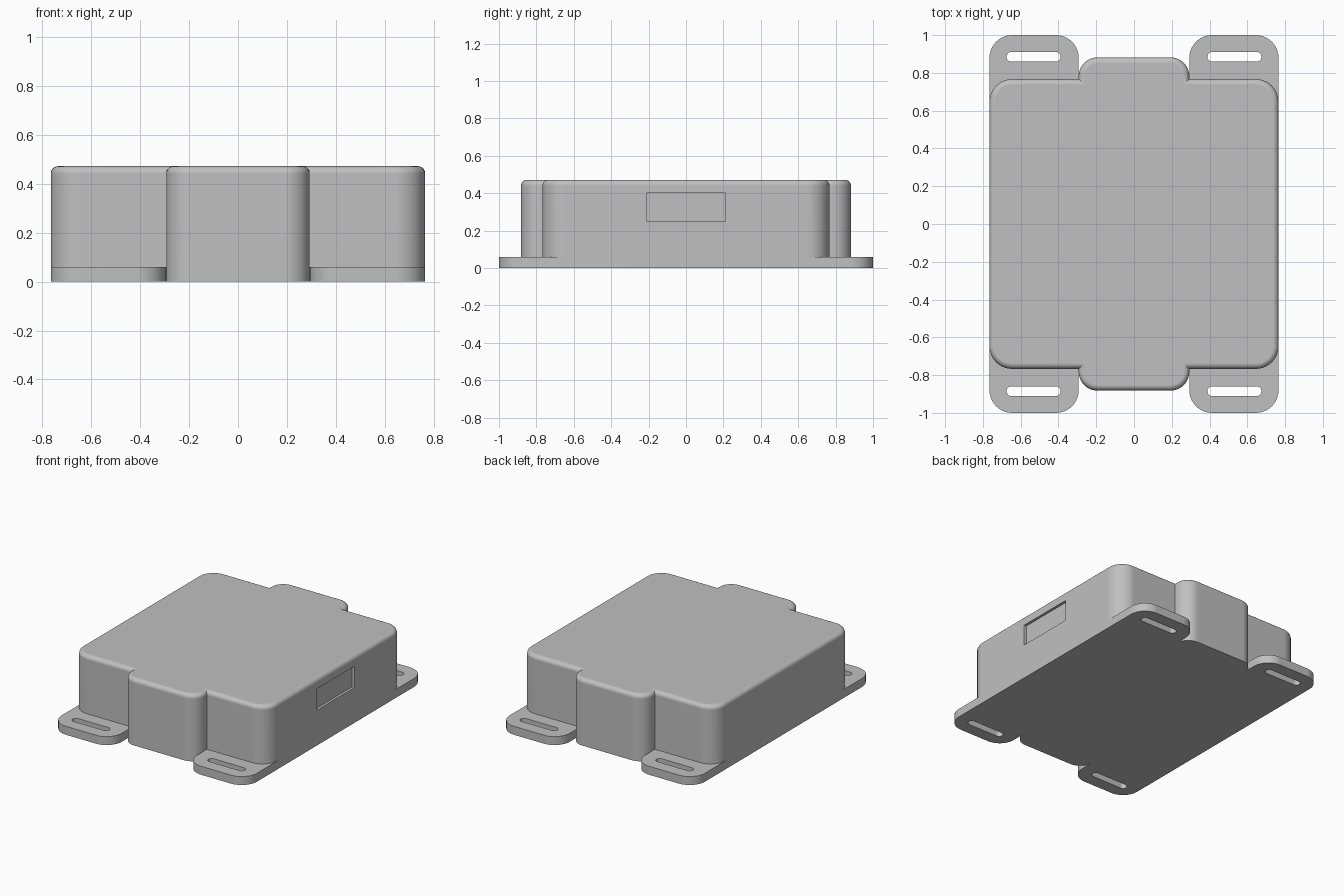
import bpy, bmesh
from math import cos, sin, pi
from mathutils import Vector

if "Cube" in bpy.data.objects:
    bpy.data.objects.remove(bpy.data.objects["Cube"])

grey = bpy.data.materials.new("light grey plastic")
grey.use_nodes = True
COLOUR = (0.53, 0.53, 0.53, 1)
grey.diffuse_color = COLOUR
grey.node_tree.nodes["Principled BSDF"].inputs["Base Color"].default_value = COLOUR

W, L, H = 0.765, 0.767, 0.472      # main block half width, half length, height
TAB_W, TAB_L, TAB_R = 0.293, 0.882, 0.1
R, EAR_T = 0.12, 0.06              # corner radius, ear thickness


def arc(cx, cy, r, start, sweep=90, n=10):
    """Points on an arc, angles in degrees."""
    return [(cx + r * cos((start + sweep * i / n) * pi / 180),
             cy + r * sin((start + sweep * i / n) * pi / 180)) for i in range(n + 1)]


def loop(bm, pts):
    vs = [bm.verts.new((x, y, 0)) for x, y in pts]
    return [bm.edges.new((a, b)) for a, b in zip(vs, vs[1:] + vs[:1])]


def extrude_up(bm, faces, height):
    got = bmesh.ops.extrude_face_region(bm, geom=faces, use_keep_orig=True)["geom"]
    top = [v for v in got if isinstance(v, bmesh.types.BMVert)]
    bmesh.ops.translate(bm, verts=top, vec=(0, 0, height))
    bmesh.ops.recalc_face_normals(bm, faces=bm.faces)


def finish(bm, name):
    mesh = bpy.data.meshes.new(name)
    bm.to_mesh(mesh)
    bm.free()
    mesh.materials.append(grey)
    ob = bpy.data.objects.new(name, mesh)
    bpy.context.collection.objects.link(ob)
    bpy.ops.object.select_all(action='DESELECT')
    ob.select_set(True)
    bpy.context.view_layer.objects.active = ob
    bpy.ops.object.shade_smooth_by_angle(angle=pi / 6)
    weighted = ob.modifiers.new("clean shading", 'WEIGHTED_NORMAL')
    weighted.keep_sharp = True


# Enclosure: one quarter outline mirrored into a block with rounded end tabs
quarter = ([(W, 0)] + arc(W - R, L - R, R, 0) + [(TAB_W, L)]
           + arc(TAB_W - TAB_R, TAB_L - TAB_R, TAB_R, 0))
quarter = quarter[1:]
half = quarter + [(-x, y) for x, y in reversed(quarter)]
outline = half + [(-x, -y) for x, y in half]
bm = bmesh.new()
loop(bm, outline)
base = bm.faces.new(bm.verts)
extrude_up(bm, [base], H)
rim = [e for e in bm.edges if all(v.co.z > H - 0.001 for v in e.verts)]
bmesh.ops.bevel(bm, geom=rim, offset=0.03, segments=5, profile=0.5, affect='EDGES')

# Shallow rectangular recess in the left wall
wall = max((f for f in bm.faces if f.normal.x > 0.99), key=lambda f: f.calc_area())
bmesh.ops.inset_individual(bm, faces=[wall], thickness=0.1)
mid = wall.calc_center_median()
for v in wall.verts:
    v.co.y = 0.21 if v.co.y > mid.y else -0.21
    v.co.z = 0.4 if v.co.z > mid.z else 0.25
bmesh.ops.inset_individual(bm, faces=[wall], thickness=0)
bmesh.ops.translate(bm, verts=wall.verts, vec=(-0.018, 0, 0))
finish(bm, "enclosure")

# Four slotted mounting ears that fit around the rounded block corners
ear = ([(TAB_W, L)] + arc(W - R, L - R, R, 90, -90)
       + arc(W - R, 1 - R, R, 0) + arc(TAB_W + R, 1 - R, R, 90))
SLOT_Y, SLOT_R = 0.885, 0.026
slot = (arc(0.675 - SLOT_R, SLOT_Y, SLOT_R, -90, 180)
        + arc(0.388 + SLOT_R, SLOT_Y, SLOT_R, 90, 180))
for sy, end in ((-1, "front"), (1, "back")):
    for sx, side in ((-1, "right"), (1, "left")):
        bm = bmesh.new()
        edges = []
        for pts in (ear, slot):
            edges += loop(bm, [(x * sx, y * sy) for x, y in pts])
        bmesh.ops.triangle_fill(bm, edges=edges, use_beauty=True, normal=Vector((0, 0, 1)))
        extrude_up(bm, bm.faces[:], EAR_T)
        finish(bm, f"mounting_ear_{end}_{side}")
